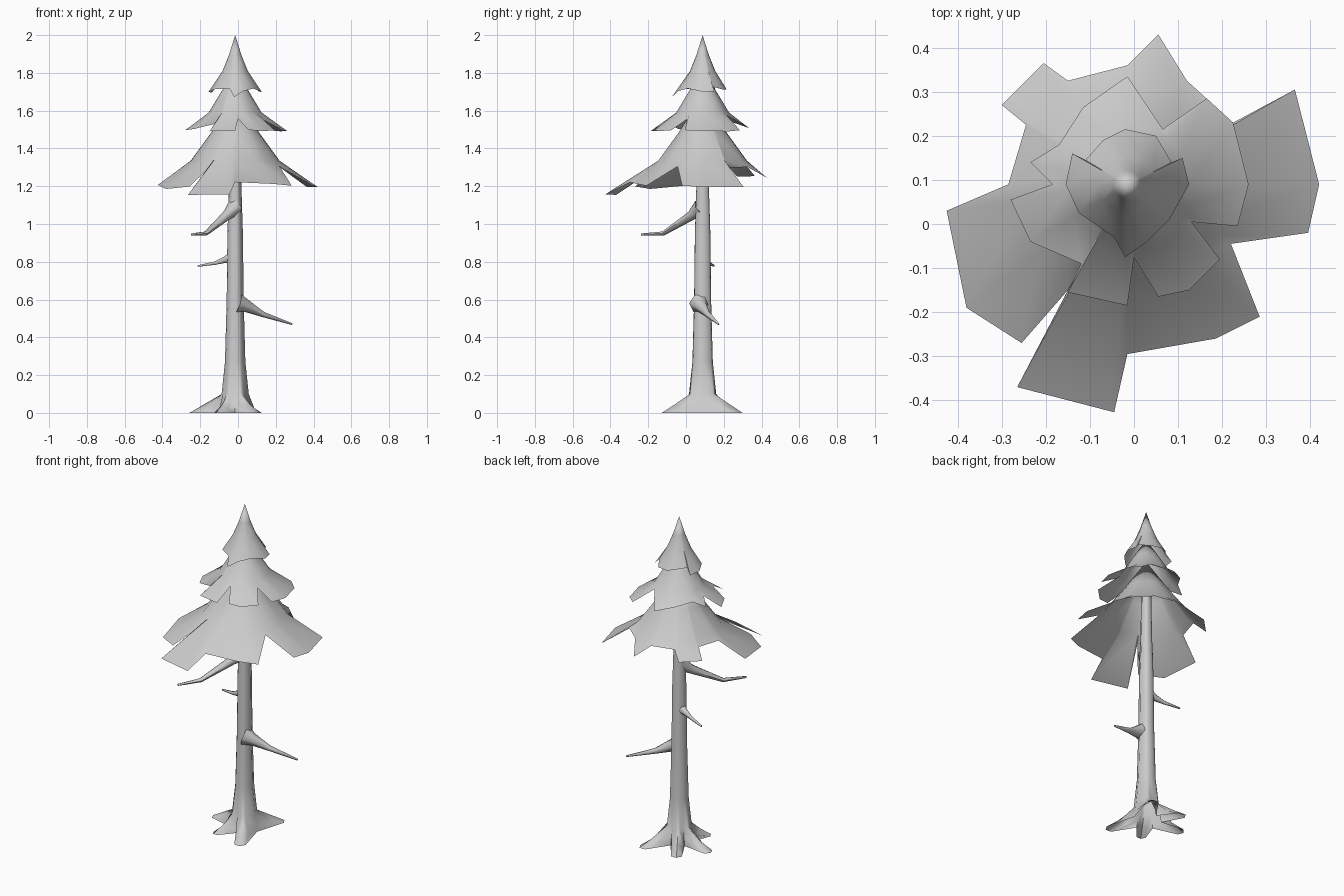
import bpy, math
from mathutils import Vector

if "Cube" in bpy.data.objects:
    bpy.data.objects.remove(bpy.data.objects["Cube"], do_unlink=True)

AXIS = Vector((-0.015, 0.088, 0))   # line of the trunk

grey = bpy.data.materials.new("light grey")
grey.diffuse_color = (0.6, 0.6, 0.6, 1)
grey.use_nodes = True
grey.node_tree.nodes["Principled BSDF"].inputs["Base Color"].default_value = (0.6, 0.6, 0.6, 1)


def loft(name, rings, angle=50):
    """Skin equal rings of points; a ring of one point closes to a tip."""
    verts, faces, ids = [], [], []
    for ring in rings:
        ids.append(list(range(len(verts), len(verts) + len(ring))))
        verts += ring
    n = max(len(r) for r in rings)
    for a, b in zip(ids, ids[1:]):
        for i in range(n):
            j = (i + 1) % n
            if len(a) == 1:
                faces.append((a[0], b[i], b[j]))
            elif len(b) == 1:
                faces.append((a[i], b[0], a[j]))
            else:
                faces.append((a[i], b[i], b[j], a[j]))
    mesh = bpy.data.meshes.new(name)
    mesh.from_pydata(verts, [], faces)
    mesh.materials.append(grey)
    ob = bpy.data.objects.new(name, mesh)
    bpy.context.collection.objects.link(ob)
    bpy.ops.object.select_all(action='DESELECT')
    ob.select_set(True)
    bpy.context.view_layer.objects.active = ob
    bpy.ops.object.shade_smooth_by_angle(angle=math.radians(angle))
    return ob


def polar(r, a, z):
    return AXIS + Vector((r * math.cos(a), r * math.sin(a), z))


def height(profile, r):
    """Interpolate the slope of a tier at radius r."""
    for (r0, z0), (r1, z1) in zip(profile, profile[1:]):
        if r <= r1 or (r1, z1) == profile[-1]:
            return z0 + (z1 - z0) * (r - r0) / (r1 - r0)


def foliage(name, profile, inner, outline):
    """Ragged cone: inner profile rings, then an outline in hundredths."""
    rim = [Vector((x / 100, y / 100, 0)) - AXIS for x, y in outline]
    angles = [math.atan2(p.y, p.x) for p in rim]
    rings = [[polar(0, 0, profile[0][1])]]
    rings += [[polar(r, a, z) for a in angles] for r, z in profile[1:inner]]
    rings.append([polar(p.length, a, height(profile, p.length)) for p, a in zip(rim, angles)])
    loft(name, rings)


# Three tiers of ragged needles
foliage("lower_foliage",
        [(0, 1.68), (.13, 1.48), (.235, 1.335), (.275, 1.3), (.34, 1.25),
         (.385, 1.22), (.45, 1.19), (.52, 1.155)], 3,
        [(42, 9), (36.5, 30.5), (22.5, 23), (12, 32.5), (5.5, 43), (-1.5, 36),
         (-15, 32.5), (-20.5, 36.5), (-30, 27), (-24.5, 22.5), (-28.5, 9),
         (-42.5, 3), (-38, -19), (-25.5, -27), (-15, -15), (-26.5, -37),
         (-4.5, -42.7), (-1.5, -29.5), (18.5, -26), (28.5, -21), (22, -4.5), (39.5, -2)])
foliage("middle_foliage",
        [(0, 1.82), (.08, 1.69), (.14, 1.59), (.165, 1.555), (.25, 1.505), (.29, 1.485)], 3,
        [(26, 9), (22.5, 23), (16.5, 28.5), (6.5, 21.5), (-1.5, 33.5), (-11.5, 26.5),
         (-17, 18), (-23.5, 14), (-18.5, 9), (-28, 5.5), (-23.5, -4), (-12, -9),
         (-15, -15.5), (-1.5, -18.5), (0, -7.5), (5.5, -16.5), (12.5, -15),
         (19.5, -8), (13, 0.5), (23.5, -0.5)])
foliage("top_foliage",
        [(0, 2), (.033, 1.895), (.067, 1.81), (.11, 1.73), (.14, 1.7), (.165, 1.67)], 3,
        [(12.5, 9), (11, 15), (8.5, 14), (5, 20), (-2, 21.5), (-7, 19), (-11, 14.5),
         (-14, 16), (-15.5, 9), (-12.5, 2.5), (-4.5, -3), (-2, -7.5), (3, -4), (8, 1)])

# Trunk whose foot spreads into five roots
ROOTS = [(60, .245), (121, .235), (171, .245), (239, .195), (298, .245)]


def root_ring(ridge, side, spread, valley):
    """Ring around the foot; ridge and side give (share of root length, z)."""
    ring = []
    for k, (deg, length) in enumerate(ROOTS):
        a, s = math.radians(deg), math.radians(spread)
        following = math.radians(ROOTS[(k + 1) % 5][0] + (360 if k == 4 else 0))
        ring += [polar(side[0] * length, a - s, side[1]),
                 polar(ridge[0] * length, a, ridge[1]),
                 polar(side[0] * length, a + s, side[1]),
                 polar(valley[0], (a + following) / 2, valley[1])]
    return ring


foot = root_ring((1, 0), (.93, 0), 8, (.085, 0))
bearings = [math.atan2(p.y - AXIS.y, p.x - AXIS.x) for p in foot]
trunk = [[polar(r, a, z) for a in bearings]
         for r, z in [(.028, 1.5), (.033, 1.2), (.041, .95), (.045, .6), (.054, .27), (.072, .1)]]
trunk.append(root_ring((.68, .045), (.62, .02), 13, (.078, .04)))
trunk.append(foot)
loft("trunk", trunk, 60)


# Bare broken branches
def branch(name, points, radii, sides=6):
    pts = [Vector(p) for p in points]
    rings = []
    for i, (p, r) in enumerate(zip(pts, radii)):
        d = (pts[min(i + 1, len(pts) - 1)] - pts[max(i - 1, 0)]).normalized()
        u = d.cross(Vector((0, 0, 1))).normalized()
        v = u.cross(d)
        rings.append([p + r * (math.cos(t) * u - math.sin(t) * v)
                      for t in (math.tau * k / sides for k in range(sides))])
    rings.append([pts[-1] + d * radii[-1]])
    loft(name, rings, 60)


branch("upper_branch", [(-.015, .08, 1.09), (-.06, .03, 1.045), (-.17, -.12, .95), (-.245, -.235, .945)],
       [.045, .026, .012, .006])
branch("small_branch", [(-.02, .09, .825), (-.07, .105, .81), (-.12, .12, .793), (-.21, .148, .778)],
       [.04, .018, .01, .005])
branch("lower_branch", [(0, .07, .58), (.045, .08, .565), (.13, .115, .522), (.285, .172, .47)],
       [.055, .035, .016, .005])
